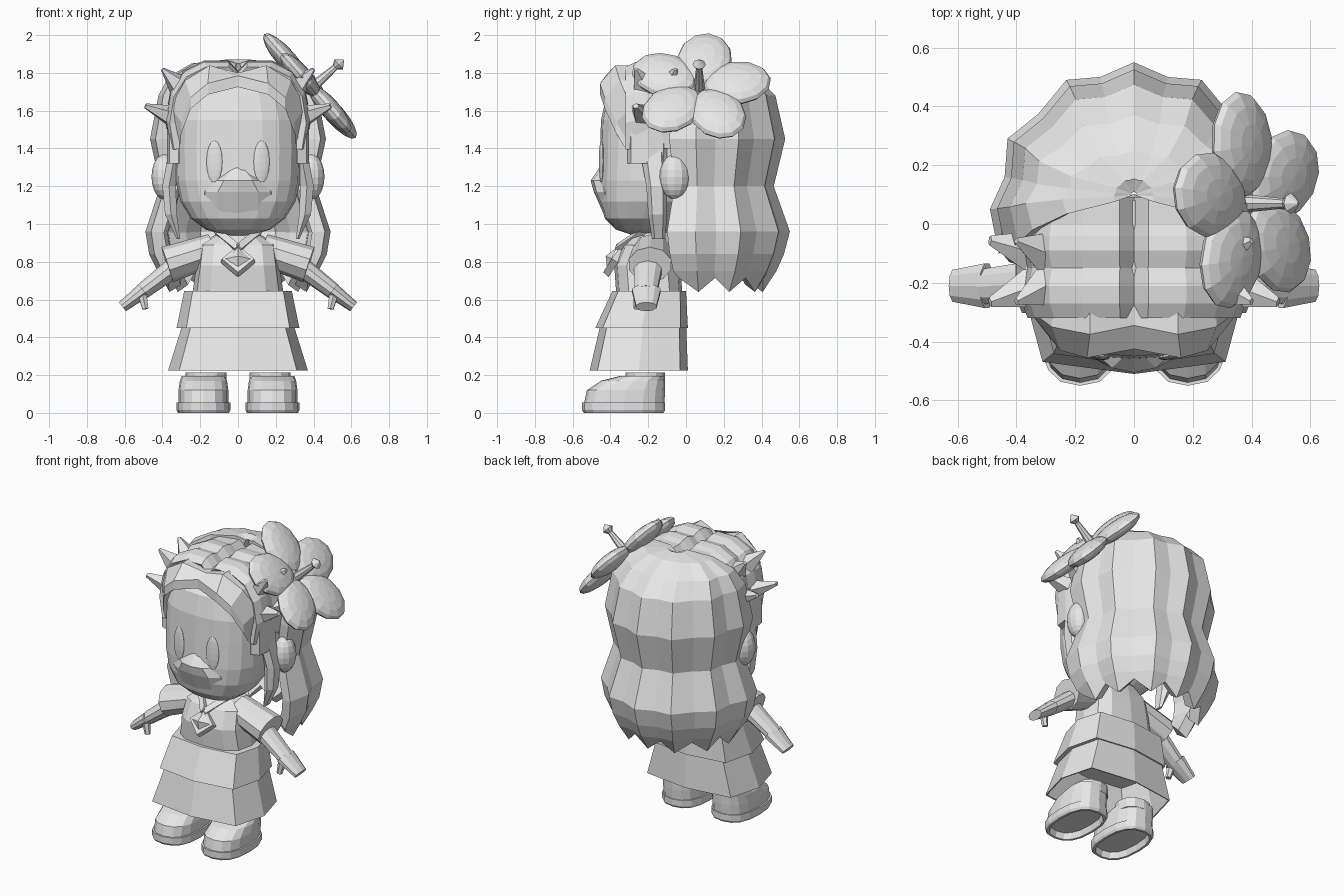
import bpy, bmesh
from math import sin, cos, pi, radians, copysign
from mathutils import Vector, Matrix

if "Cube" in bpy.data.objects:
    bpy.data.objects.remove(bpy.data.objects["Cube"], do_unlink=True)

grey = bpy.data.materials.new("plain_grey")
grey.use_nodes = True
grey.diffuse_color = (0.8, 0.8, 0.8, 1)
grey.node_tree.nodes["Principled BSDF"].inputs["Base Color"].default_value = (0.8, 0.8, 0.8, 1)


def finish(name, bm):
    mesh = bpy.data.meshes.new(name)
    bm.to_mesh(mesh)
    bm.free()
    mesh.materials.append(grey)
    ob = bpy.data.objects.new(name, mesh)
    bpy.context.collection.objects.link(ob)
    return ob


def skin(name, rows, closed=False, caps=False, thick=0):
    """Bridge rows of points; open shells get thickness towards the inside."""
    bm = bmesh.new()
    grid = [[bm.verts.new(p) for p in row] for row in rows]
    n = len(grid[0])
    for a, b in zip(grid, grid[1:]):
        for i in range(n if closed else n - 1):
            j = (i + 1) % n
            bm.faces.new((a[i], a[j], b[j], b[i]))
    if caps:
        bm.faces.new(grid[0])
        bm.faces.new(grid[-1])
    bmesh.ops.recalc_face_normals(bm, faces=bm.faces)
    if thick:
        bm.normal_update()
        middle = Vector((0, -0.1, 1.2))
        if sum(f.normal.dot(f.calc_center_median() - middle) for f in bm.faces) < 0:
            bmesh.ops.reverse_faces(bm, faces=bm.faces)
    ob = finish(name, bm)
    if thick:
        mod = ob.modifiers.new("thickness", "SOLIDIFY")
        mod.thickness = thick
        mod.offset = -1
    return ob


def loft(name, rings, n=12, power=1.0, cx=0.0, side=1):
    """Stack rings given as (z, half width, front y, back y[, x shift])."""
    def bend(v):
        return copysign(abs(v) ** power, v) if abs(v) > 1e-6 else 0
    rows = []
    for z, w, yf, yb, *dx in rings:
        x0 = side * (cx + (dx[0] if dx else 0))
        rows.append([(x0 + w * bend(sin(2 * pi * i / n)),
                      (yf + yb) / 2 + (yf - yb) / 2 * bend(cos(2 * pi * i / n)), z)
                     for i in range(n)])
    return skin(name, rows, closed=True, caps=True)


def rod(name, p0, p1, r0, r1, n=8, wide=1.0):
    """Tapered rod between two points, optionally widened along y."""
    p0, p1 = Vector(p0), Vector(p1)
    d = p1 - p0
    bm = bmesh.new()
    bmesh.ops.create_cone(bm, cap_ends=True, segments=n, radius1=r0, radius2=r1, depth=d.length)
    bm.transform(d.to_track_quat("Z", "Y").to_matrix().to_4x4())
    bm.transform(Matrix.Diagonal((1, wide, 1, 1)))
    bm.transform(Matrix.Translation((p0 + p1) / 2))
    return finish(name, bm)


def ball(name, matrix, size, u=12, v=8):
    bm = bmesh.new()
    bmesh.ops.create_uvsphere(bm, u_segments=u, v_segments=v, radius=1)
    bm.transform(matrix @ Matrix.Diagonal((*size, 1)))
    return finish(name, bm)


def both_ways(half):
    """Mirror a list of rows of points from +x to -x, keeping the middle row."""
    return [[(-x, y, z) for x, y, z in row] for row in half[:0:-1]] + half


# Head with a soft wedge muzzle, and neck
loft("head", [(.94, .06, -.28, -.16), (.97, .17, -.37, -.08), (1.03, .25, -.43, -.02),
              (1.12, .305, -.455, .05), (1.23, .33, -.46, .08), (1.4, .335, -.455, .1),
              (1.55, .33, -.45, .1), (1.68, .29, -.42, .1), (1.8, .18, -.3, .08)], 20, .8)
loft("muzzle", [(1.04, .2, -.43, -.25), (1.17, .2, -.488, -.25), (1.23, .14, -.505, -.25),
                (1.31, .04, -.45, -.25)], 12, .9)
loft("neck", [(.88, .08, -.26, -.08), (1.02, .08, -.26, -.08)], 8)

# Back hair: fluted shell, ridges and valleys alternate around the outline
outline = [(0, .55), (.115, .5), (.23, .49), (.325, .375), (.43, .29), (.44, .16), (.49, .05), (.46, -.1)]
levels = [(1.85, .02, .02), (1.87, .14, .12), (1.85, .5, .33), (1.78, .75, .6), (1.68, .86, .83),
          (1.45, .95, .945), (1.2, .84, .81), (.96, 1, 1), (.84, .96, .93), (.75, .87, .84),
          (.64, .74, .68)]
columns = []
for i, (x, y) in enumerate(outline):
    column = [(x * sx, .1 + (y - .1) * sy, z) for z, sx, sy in levels]
    if i % 2:
        x, y, z = column[-1]
        column[-1] = (x * 1.1, y * 1.1, z + .075)
    columns.append(column)
skin("back_hair", both_ways(columns), thick=.07)

# Crown hair: swept arches from ear to ear with a centre parting
profile = [(0, 1.81), (.05, 1.865), (.18, 1.865), (.29, 1.81), (.36, 1.7), (.385, 1.55), (.36, 1.4)]
slices = [(.09, .97), (.0, .97), (-.04, .99), (-.09, 1), (-.15, .965), (-.21, .995), (-.27, .985),
          (-.32, .94)]
skin("crown_hair", both_ways([[(x * s, y, 1.3 + (z - 1.3) * s) for y, s in slices]
                              for x, z in profile]), thick=.06)

# Fringe: thick arch over the forehead (outer x z, inner x z, front y)
arch = [(0, 1.8, 0, 1.725, -.425), (.15, 1.84, .16, 1.685, -.455), (.28, 1.76, .25, 1.61, -.43),
        (.36, 1.62, .3, 1.48, -.37), (.35, 1.41, .31, 1.38, -.31)]
skin("fringe", both_ways([[(xo, -.25, zo), (xo, y + .08, zo), (xi, y, zi + .06),
                           (xi, y, zi), (xi, -.25, zi)] for xo, zo, xi, zi, y in arch]),
     closed=True, caps=True)

# Torso and two-tier skirt, hollow underneath
loft("top", [(.64, .24, -.37, -.02), (.78, .22, -.38, -.03), (.89, .205, -.33, -.05),
             (.955, .1, -.26, -.07)], 12, .7)
loft("upper_skirt", [(.645, .285, -.39, 0), (.45, .325, -.48, .01)], 8, .5)
loft("lower_skirt", [(.46, .285, -.44, -.01), (.225, .362, -.5, .003), (.225, .37, -.51, .01),
                     (.48, .29, -.45, 0)], 8, .5)
rod("pendant_frame", (0, -.36, .795), (0, -.392, .816), .092, .085, 4)
rod("pendant", (0, -.392, .816), (0, -.425, .83), .065, 0, 4)

# Paired parts
for side, label in ((1, "left"), (-1, "right")):
    def at(x, y, z):
        return (side * x, y, z)

    # Face and ear
    ball(label + "_eye", Matrix.Translation(at(.125, -.448, 1.33))
         @ Matrix.Rotation(side * radians(10), 4, "Z"), (.043, .012, .112), 16, 8)
    ball(label + "_ear", Matrix.Translation(at(.39, -.06, 1.25)), (.068, .08, .12), 12, 10)

    # Side hair panel, hanging lock and flicked tips
    loft(label + "_side_hair", [(1.32, .06, -.31, -.1), (1.6, .06, -.31, -.1)], 8, .6, .315, side)
    loft(label + "_side_lock", [(1.42, .04, -.25, -.1, -.03), (1.2, .04, -.21, -.1, .01),
                                (1.05, .035, -.2, -.1), (.92, .01, -.18, -.11, -.04)],
         6, .8, .355, side)
    for y, tip in ((-.09, -.06), (-.22, -.26)):
        rod(label + "_upper_flick", at(.31, y, 1.73), at(.4, tip, 1.82), .065, .01, 5, 1.2)
        rod(label + "_lower_flick", at(.35, y, 1.57), at(.49, tip, 1.625), .06, .014, 5, 1.3)

    # Collar, sleeve, arm and hand
    rod(label + "_collar", at(.11, -.23, .96), at(0, -.36, .87), .025, .025, 4)
    rod(label + "_sleeve", at(.13, -.18, .865), at(.375, -.19, .785), .085, .098, 10, 1.2)
    rod(label + "_arm", at(.3, -.2, .8), at(.51, -.21, .64), .057, .043, 10, 1.45)
    rod(label + "_hand", at(.5, -.21, .648), at(.612, -.21, .562), .042, .03, 10, 1.9)
    rod(label + "_thumb", at(.51, -.25, .64), at(.49, -.26, .55), .028, .018, 6)

    # Shoe with a hollow sole
    loft(label + "_sole", [(.04, .11, -.515, -.145), (0, .12, -.525, -.135), (0, .135, -.54, -.12),
                           (.015, .143, -.55, -.11), (.055, .143, -.55, -.11)], 16, .8, .183, side)
    loft(label + "_shoe", [(.05, .132, -.54, -.115), (.12, .132, -.525, -.11), (.17, .125, -.45, -.11),
                           (.195, .115, -.35, -.11)], 16, .8, .183, side)
    loft(label + "_ankle", [(.15, .108, -.32, -.11), (.215, .108, -.32, -.11)], 12, .9, .17, side)

# Flower: five petals around a stamen, facing up and to the left
heart = Vector((.39, .07, 1.72))
up, across, out = Vector((-.66, 0, .75)), Vector((0, 1, 0)), Vector((.75, 0, .66))
for k in range(5):
    a = radians(8 + 72 * k)
    along = up * cos(a) + across * sin(a)
    wide = out.cross(along).normalized()
    frame = Matrix((along, wide, along.cross(wide))).transposed().to_4x4()
    ball("petal", Matrix.Translation(heart + along * .205) @ frame, (.18, .145, .052), 12, 8)
rod("stamen", heart, heart + out * .17, .03, .016, 8)
rod("stamen_tip_base", heart + out * .165, heart + out * .19, .016, .035, 8)
rod("stamen_tip", heart + out * .19, heart + out * .225, .035, .004, 8)
